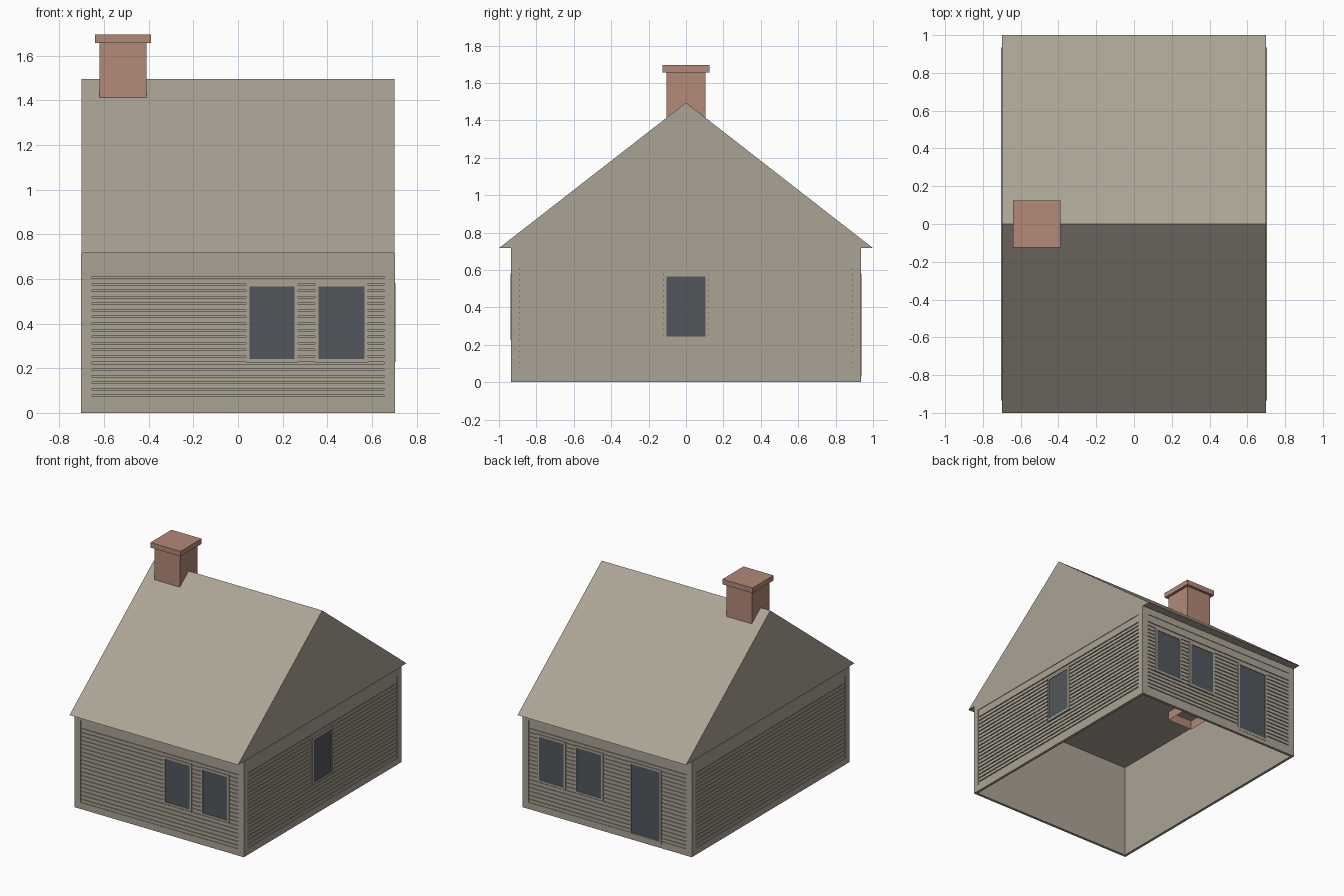
import bpy, bmesh, math
from mathutils import Matrix, Vector

cube = bpy.data.objects.get("Cube")
if cube:
    bpy.data.objects.remove(cube, do_unlink=True)


def material(name, rgb):
    m = bpy.data.materials.new(name)
    m.use_nodes = True
    m.diffuse_color = (*rgb, 1)
    bsdf = m.node_tree.nodes["Principled BSDF"]
    bsdf.inputs["Base Color"].default_value = (*rgb, 1)
    bsdf.inputs["Roughness"].default_value = 0.8
    return m


TAN = material("weathered tan", (0.41, 0.37, 0.30))
BRICK = material("brick red", (0.45, 0.25, 0.185))
GLASS = material("dark glass", (0.085, 0.095, 0.11))


def box(bm, lo, hi):
    lo, hi = Vector(lo), Vector(hi)
    mat = Matrix.Translation((lo + hi) / 2) @ Matrix.Diagonal((*(hi - lo), 1))
    return bmesh.ops.create_cube(bm, size=1, matrix=mat)["verts"]


def finish(name, bm, mat, matrix=Matrix()):
    bmesh.ops.recalc_face_normals(bm, faces=bm.faces[:])
    mesh = bpy.data.meshes.new(name)
    bm.to_mesh(mesh)
    bm.free()
    mesh.materials.append(mat)
    ob = bpy.data.objects.new(name, mesh)
    ob.matrix_world = matrix
    bpy.context.collection.objects.link(ob)
    return ob


def frame(bm, u0, u1, z0, z1, side, low, high, back, front):
    """Rectangular surround made of two posts and two rails."""
    box(bm, (u0, front, z0), (u0 + side, back, z1))
    box(bm, (u1 - side, front, z0), (u1, back, z1))
    box(bm, (u0 + side, front, z0), (u1 - side, back, z0 + low))
    box(bm, (u0 + side, front, z1 - high), (u1 - side, back, z1))


EAVE, RIDGE = 0.717, 1.495
SIDING_LOW, SIDING_TOP, BOARDS = 0.05, 0.61, 19


def wall(name, half, dist, angle, openings):
    """Wall built facing -y, then turned about z into place."""
    turn = Matrix.Rotation(math.radians(angle), 4, "Z") @ Matrix.Translation((0, -dist, 0))
    edge = half - 0.047

    # corner posts, sill and top rail
    bm = bmesh.new()
    frame(bm, -half, half, 0, EAVE, 0.047, 0.05, 0.052, 0.02, 0)
    finish(name + "_trim", bm, TAN, turn)

    # backing sheet, frieze board and clapboards
    bm = bmesh.new()
    box(bm, (-edge, 0.011, 0.05), (edge, 0.02, 0.665))
    box(bm, (-edge, 0.004, SIDING_TOP), (edge, 0.011, 0.665))
    pitch = (SIDING_TOP - SIDING_LOW) / BOARDS
    for i in range(BOARDS):
        z = SIDING_LOW + i * pitch
        box(bm, (-edge, 0.004, z), (edge, 0.011, z + pitch - 0.007))
    finish(name + "_siding", bm, TAN, turn)

    # windows and doors
    for label, u0, u1, z0, z1 in openings:
        bm = bmesh.new()
        frame(bm, u0, u1, z0, z1, 0.016, 0.016, 0.016, 0.012, -0.002)
        finish(f"{name}_{label}_frame", bm, TAN, turn)
        bm = bmesh.new()
        box(bm, (u0 + 0.015, 0.002, z0 + 0.015), (u1 - 0.015, 0.01, z1 - 0.015))
        finish(f"{name}_{label}_pane", bm, GLASS, turn)


wall("front_wall", 0.7, 0.935, 0, [
    ("inner_window", 0.035, 0.268, 0.225, 0.582),
    ("outer_window", 0.345, 0.582, 0.225, 0.582)])
wall("left_wall", 0.934, 0.703, 90, [
    ("window", -0.12, 0.12, 0.228, 0.582)])
wall("back_wall", 0.7, 0.935, 180, [
    ("outer_window", -0.582, -0.345, 0.225, 0.582),
    ("inner_window", -0.268, -0.035, 0.225, 0.582),
    ("door", 0.185, 0.45, 0.03, 0.582)])
wall("right_wall", 0.934, 0.703, 270, [])

# roof: a closed gable prism
bm = bmesh.new()
gable = bm.faces.new([bm.verts.new((-0.7, y, z))
                      for y, z in ((-1, EAVE), (1, EAVE), (0, RIDGE))])
out = bmesh.ops.extrude_face_region(bm, geom=[gable])["geom"]
bmesh.ops.translate(bm, vec=(1.4, 0, 0),
                    verts=[g for g in out if isinstance(g, bmesh.types.BMVert)])
finish("roof", bm, TAN)

# chimney stack with a hollow lower end that hangs below the ceiling
bm = bmesh.new()
box(bm, (-0.62, -0.105, 0.65), (-0.41, 0.105, 1.66))
bm.faces.ensure_lookup_table()
bottom = min(bm.faces, key=lambda f: f.calc_center_median().z)
bmesh.ops.inset_region(bm, faces=[bottom], thickness=0.035)
bmesh.ops.translate(bm, verts=bottom.verts[:], vec=(0, 0, 0.6))
finish("chimney_stack", bm, BRICK)

# chimney cap
bm = bmesh.new()
box(bm, (-0.64, -0.125, 1.657), (-0.39, 0.125, 1.695))
finish("chimney_cap", bm, BRICK)
